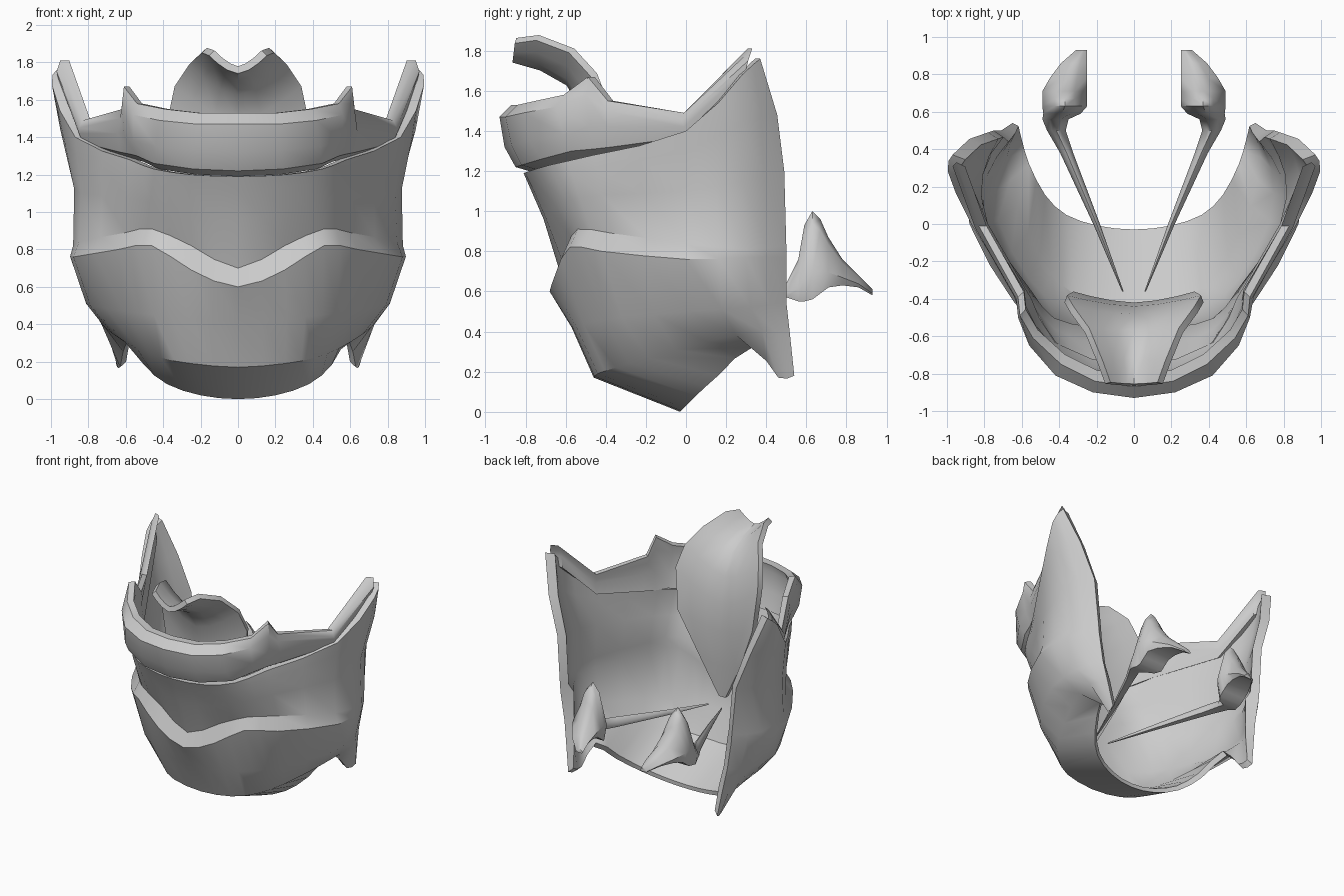
import bpy
import bmesh
import math
from mathutils import Vector

# Remove the default object
if "Cube" in bpy.data.objects:
    bpy.data.objects.remove(bpy.data.objects["Cube"], do_unlink=True)

GREY = (0.6, 0.6, 0.6, 1.0)
material = bpy.data.materials.new("cartilage_grey")
material.use_nodes = True
material.diffuse_color = GREY
material.node_tree.nodes["Principled BSDF"].inputs["Base Color"].default_value = GREY


def finish(name, vertices, faces, angle, thickness=None):
    """Make an object, optionally thicken it, and smooth all but its sharp edges."""
    mesh = bpy.data.meshes.new(name)
    mesh.from_pydata(vertices, [], faces)
    bm = bmesh.new()
    bm.from_mesh(mesh)
    bmesh.ops.recalc_face_normals(bm, faces=bm.faces)
    bm.to_mesh(mesh)
    bm.free()
    mesh.materials.append(material)
    part = bpy.data.objects.new(name, mesh)
    bpy.context.collection.objects.link(part)
    bpy.ops.object.select_all(action="DESELECT")
    part.select_set(True)
    bpy.context.view_layer.objects.active = part
    if thickness:
        solid = part.modifiers.new("thickness", "SOLIDIFY")
        solid.thickness = thickness
        solid.offset = 0
        bpy.ops.object.modifier_apply(modifier=solid.name)
    bpy.ops.object.shade_smooth_by_angle(angle=math.radians(angle))


def mirrored_skin(half_rows):
    """Skin rows (top to bottom) given from the centre line out to the +x edge."""
    rows = [[(-x, y, z) for x, y, z in reversed(row[1:])] + list(row) for row in half_rows]
    width = len(rows[0])
    vertices = [point for row in rows for point in row]
    faces = []
    for r in range(len(rows) - 1):
        for c in range(width - 1):
            a = r * width + c
            faces.append((a, a + width, a + width + 1, a + 1))
    return vertices, faces, width


def mirrored_wall(name, outer_rows, inner_rows):
    """Close outer rows and matching inner rows into one solid wall."""
    vertices, faces, width = mirrored_skin(outer_rows + inner_rows[::-1])
    last = len(outer_rows) * 2 - 1
    for c in range(width - 1):
        faces.append((last * width + c, c, c + 1, last * width + c + 1))
    for end in (0, width - 1):
        for r in range(len(outer_rows) - 1):
            loop = (r, r + 1, last - r - 1, last - r)
            faces.append([k * width + end for k in loop])
    finish(name, vertices, faces, angle=34)


def inset(row, across, along, lift=0.0):
    return [(x * across, y * along, z + lift) for x, y, z in row]


def rounded(row):
    """Add a spline midpoint between neighbouring points of a half row."""
    points = [Vector(point) for point in row]
    mirror = points[1] * 1
    mirror.x = -mirror.x
    padded = [mirror] + points + [points[-1] * 2 - points[-2]]
    result = []
    for a, b, c, d in zip(padded, padded[1:], padded[2:], padded[3:]):
        result += [tuple(b), tuple(((b + c) * 9 - a - d) / 16)]
    return result + [tuple(points[-1])]


def loft(name, stations, side):
    """Skin ridge-shaped cross-sections (x, y, half width, bottom, top) along y."""
    outline = [(-0.8, 0), (0.8, 0), (1, 0.3), (0.45, 0.85), (0, 1), (-0.45, 0.85), (-1, 0.3)]
    count = len(outline)
    vertices, faces = [], []
    for x, y, half, low, high in stations:
        vertices += [(side * (x + u * half), y, low + v * (high - low)) for u, v in outline]
    for s in range(len(stations) - 1):
        for k in range(count):
            a, b = s * count + k, s * count + (k + 1) % count
            faces.append((a, b, b + count, a + count))
    faces.append(tuple(range(count)))
    faces.append(tuple(range(len(vertices) - count, len(vertices))))
    finish(name, vertices, faces, angle=45)


# Main shield: upper wall, stepped wavy lip, lower bowl and rear horns
upper_edge = [(0, -.81, 1.19), (.25, -.78, 1.2), (.45, -.68, 1.23), (.58, -.46, 1.28),
              (.87, 0, 1.4), (.995, .28, 1.68), (.97, .37, 1.76)]
shoulder = [(0, -.775, 1.11), (.26, -.74, 1.13), (.46, -.65, 1.17), (.59, -.45, 1.22),
            (.86, 0, 1.3), (.95, .28, 1.44), (.88, .455, 1.48)]
upper_wall = [(0, -.71, .96), (.26, -.68, 1), (.46, -.6, 1.05), (.6, -.42, 1.08),
              (.84, 0, 1.1), (.87, .28, 1.15), (.78, .49, 1.2)]
lip_top = [(0, -.63, .7), (.25, -.59, .82), (.46, -.54, .91), (.6, -.37, .89),
           (.85, 0, .84), (.867, .3, .81), (.75, .5, .83)]
lip_edge = [(0, -.68, .6), (.25, -.65, .69), (.46, -.58, .82), (.64, -.42, .8),
            (.88, 0, .76), (.87, .3, .77), (.745, .5, .77)]
lower_wall = [(0, -.57, .42), (.26, -.55, .43), (.45, -.46, .45), (.61, -.32, .47),
              (.79, .02, .5), (.8, .32, .52), (.71, .5, .55)]
chin = [(0, -.46, .17), (.25, -.44, .19), (.41, -.35, .22), (.54, -.19, .27),
        (.67, .1, .35), (.73, .38, .4), (.68, .52, .37)]
lower_edge = [(0, -.03, 0), (.2, -.01, .02), (.38, .05, .08), (.5, .16, .18),
              (.59, .33, .32), (.63, .46, .17), (.65, .54, .18)]
shield_rows = [rounded(row) for row in (upper_edge, shoulder, upper_wall, lip_top,
                                        lip_edge, lower_wall, chin, lower_edge)]
lining_insets = [(.93, .93), (.93, .93), (.93, .93), (.93, .93), (.9, .88),
                 (.92, .92), (.93, .94, .04), (.95, .97, .03)]
shield_lining = [inset(row, *amount) for row, amount in zip(shield_rows, lining_insets)]
mirrored_wall("shield", shield_rows, shield_lining)

# Collar: overhanging band with a pointed tab on each side
collar_rim = [(0, -.87, 1.53), (.21, -.84, 1.53), (.39, -.75, 1.55), (.54, -.61, 1.58),
              (.61, -.49, 1.67), (.62, -.39, 1.55), (.83, -.01, 1.49), (.95, .33, 1.81)]
collar_brow = [(0, -.93, 1.47), (.22, -.9, 1.47), (.42, -.81, 1.49), (.56, -.65, 1.52),
               (.62, -.5, 1.58), (.63, -.4, 1.5), (.85, -.02, 1.45), (.97, .31, 1.75)]
collar_belly = [(0, -.905, 1.32), (.23, -.87, 1.33), (.44, -.78, 1.35), (.56, -.61, 1.38),
                (.61, -.48, 1.42), (.64, -.39, 1.42), (.85, -.01, 1.42), (.96, .3, 1.71)]
collar_base = [(0, -.85, 1.22), (.24, -.82, 1.23), (.45, -.72, 1.26), (.54, -.57, 1.3),
               (.58, -.46, 1.31), (.63, -.37, 1.32), (.83, 0, 1.37), (.95, .3, 1.65)]
collar_lining = [inset(collar_rim, .95, .93), inset(collar_brow, .93, .88),
                 inset(collar_belly, .94, .88), inset(collar_base, .94, .88, -.03)]
mirrored_wall("collar", [collar_rim, collar_brow, collar_belly, collar_base], collar_lining)

# Leaf flap: hollow leaf tapering downwards, with its top curled forward
leaf_centre = [(-.86, 1.76), (-.72, 1.72), (-.58, 1.64), (-.5, 1.5),
               (-.46, 1.3), (-.44, 1.1), (-.45, .82), (-.47, .57)]
leaf_edge = [(.14, -.85, 1.85), (.18, -.74, 1.865), (.25, -.57, 1.8), (.33, -.46, 1.68),
             (.365, -.4, 1.52), (.33, -.38, 1.2), (.18, -.44, .86), (.03, -.47, .57)]
leaf_rows = []
for (cy, cz), (ex, ey, ez) in zip(leaf_centre, leaf_edge):
    row = []
    for t in (0, 0.35, 0.7, 1):
        bend = t ** 1.6
        row.append((ex * t, cy + (ey - cy) * bend, cz + (ez - cz) * bend))
    leaf_rows.append(row)
leaf_vertices, leaf_faces, _ = mirrored_skin(leaf_rows)
finish("leaf_flap", leaf_vertices, leaf_faces, angle=38, thickness=0.04)

# Paired rear knobs, each drawn out forward into a thin cord
knob_stations = [(.06, -.36, .004, .525, .535), (.2, 0, .018, .54, .58),
                 (.36, .38, .035, .56, .63), (.415, .5, .05, .57, .64),
                 (.42, .56, .07, .55, .76), (.385, .59, .1, .55, .93),
                 (.37, .63, .12, .56, 1.0), (.37, .67, .12, .59, .96),
                 (.37, .71, .12, .62, .87), (.35, .78, .1, .63, .76),
                 (.32, .86, .07, .62, .68), (.28, .93, .03, .58, .61)]
for label, side in (("left", 1), ("right", -1)):
    loft(label + "_cord_and_knob", knob_stations, side)
